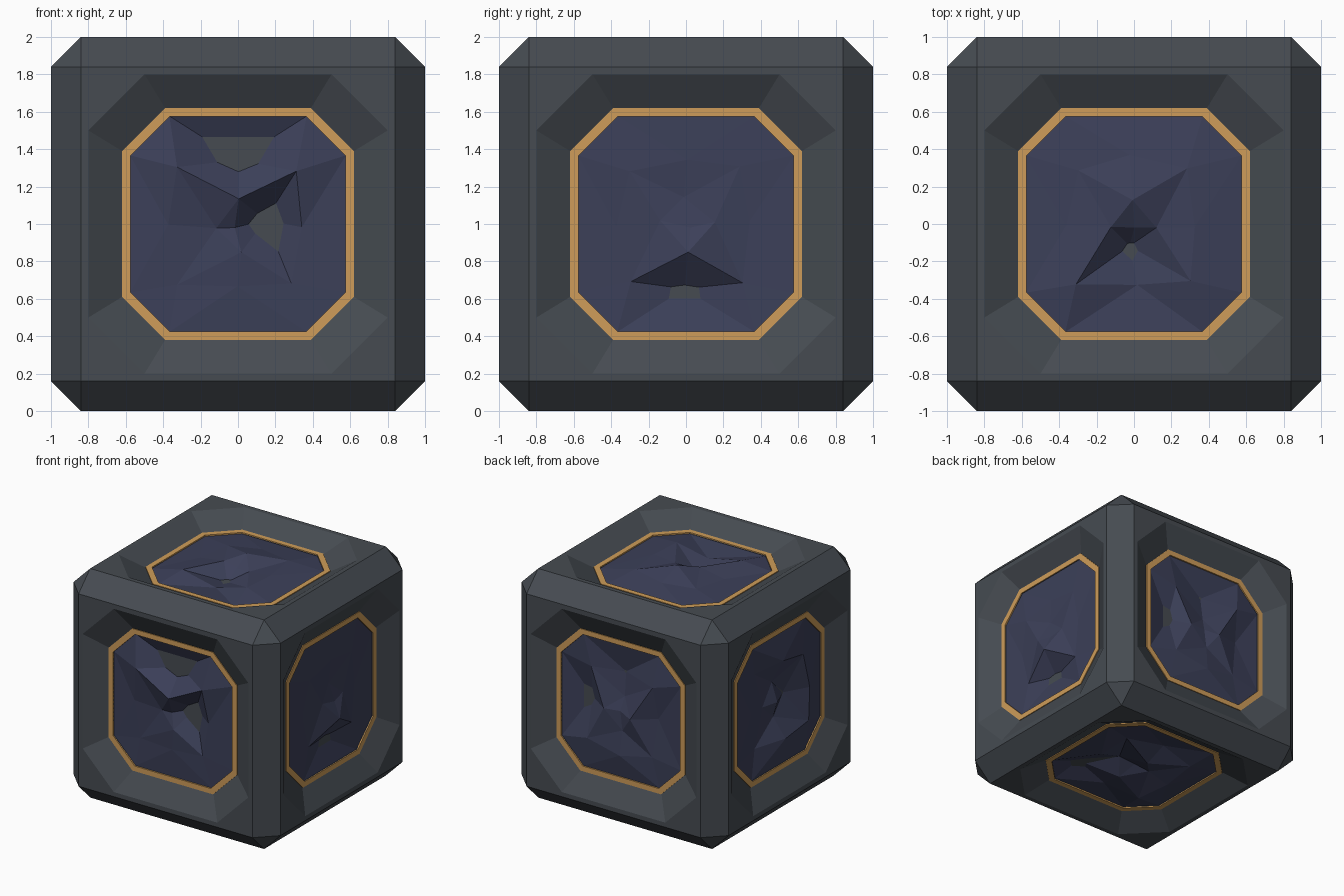
import bpy, bmesh, math, random
from mathutils import Vector

if "Cube" in bpy.data.objects:
    bpy.data.objects.remove(bpy.data.objects["Cube"])

random.seed(7)


def material(name, rgb):
    m = bpy.data.materials.new(name)
    m.diffuse_color = (*rgb, 1)
    m.use_nodes = True
    m.node_tree.nodes["Principled BSDF"].inputs["Base Color"].default_value = m.diffuse_color
    return m


STONE = material("slate grey", (0.061, 0.071, 0.083))
GOLD = material("warm gold", (0.62, 0.335, 0.10))
ORE = material("dark blue", (0.045, 0.051, 0.100))

X, Y, Z = Vector((1, 0, 0)), Vector((0, 1, 0)), Vector((0, 0, 1))
CENTRE = Vector((0, 0, 1))
# Each side: right and up directions as seen from outside
SIDES = {"front": (X, Z), "right": (Y, Z), "back": (-X, Z),
         "left": (-Y, Z), "top": (X, Y), "bottom": (X, -Y)}


def place(side, u, v, d):
    r, up = SIDES[side]
    return CENTRE + r * u + up * v + r.cross(up) * d


def octagon(bm, side, a, b, d):
    pts = [(a, -b), (a, b), (b, a), (-b, a), (-a, b), (-a, -b), (-b, -a), (b, -a)]
    return [bm.verts.new(place(side, u, v, d)) for u, v in pts]


def bridge(bm, outer, inner):
    for k in range(8):
        n = (k + 1) % 8
        bm.faces.new((outer[k], outer[n], inner[n], inner[k]))


def finish(bm, name, mat, normals=False):
    if normals:
        bmesh.ops.recalc_face_normals(bm, faces=bm.faces)
    mesh = bpy.data.meshes.new(name)
    bm.to_mesh(mesh)
    bm.free()
    mesh.materials.append(mat)
    ob = bpy.data.objects.new(name, mesh)
    bpy.context.collection.objects.link(ob)


# Chamfered block with a sloped octagonal recess in all six sides
bm = bmesh.new()
bmesh.ops.create_cube(bm, size=2)
bmesh.ops.translate(bm, verts=bm.verts, vec=CENTRE)
bmesh.ops.bevel(bm, geom=bm.edges[:], offset=0.16, segments=1, profile=0.5, affect='EDGES')
bm.normal_update()
flat = [f for f in bm.faces if max(abs(c) for c in f.normal) > 0.99]
bmesh.ops.delete(bm, geom=flat, context='FACES_ONLY')
for side in SIDES:
    rings = [octagon(bm, side, *r) for r in
             ((0.84, 0.84, 1), (0.8, 0.5, 1), (0.62, 0.39, 0.895),
              (0.575, 0.365, 0.895), (0.575, 0.365, 0.84))]
    for a, b in zip(rings, rings[1:]):
        bridge(bm, a, b)
    bm.faces.new(rings[-1])
bmesh.ops.remove_doubles(bm, verts=bm.verts, dist=0.001)
finish(bm, "stone_block", STONE, True)

# Relief heights: eight middle points, then four inner points, then the centre
HEIGHTS = {
    "front": (.01, .06, -.1, .06, .01, 0, .02, .01, -.1, .08, 0, .03, .0),
    "right": (0, .01, .01, .02, 0, .0, -.06, .0, .02, 0, .03, .09, .03),
    "top": (.05, .05, .04, .03, .02, .05, -.02, .05, .03, .1, .06, -.06, .03),
}

for side in SIDES:
    # Gold rim around the recess floor
    bm = bmesh.new()
    rings = [octagon(bm, side, *r) for r in
             ((0.62, 0.39, 0.893), (0.62, 0.39, 0.902),
              (0.575, 0.365, 0.902), (0.575, 0.365, 0.86))]
    for a, b in zip(rings, rings[1:]):
        bridge(bm, a, b)
    finish(bm, side + "_gold_rim", GOLD)

    # Rough faceted ore inside the rim
    h = HEIGHTS.get(side) or [random.uniform(-.07, .08) for _ in range(13)]
    bm = bmesh.new()

    def point(radius, angle, height):
        j = 0.025
        return bm.verts.new(place(side, radius * math.cos(angle) + random.uniform(-j, j),
                                  radius * math.sin(angle) + random.uniform(-j, j),
                                  0.885 + height))

    O = octagon(bm, side, 0.577, 0.367, 0.89)
    M = [point(0.43 if k % 2 else 0.35, k * math.pi / 4, h[k]) for k in range(8)]
    I = [point(0.14, k * math.pi / 2, h[8 + k]) for k in range(4)]
    c = point(0, 0, h[12])
    for k in range(8):
        n = (k + 1) % 8
        bm.faces.new((O[k], O[n], M[k]))
        bm.faces.new((O[n], M[n], M[k]))
    for k in range(4):
        n = (k + 1) % 4
        bm.faces.new((M[2 * k], M[2 * k + 1], I[k]))
        bm.faces.new((M[2 * k + 1], I[n], I[k]))
        bm.faces.new((M[2 * k + 1], M[2 * n], I[n]))
        bm.faces.new((I[k], I[n], c))
    finish(bm, side + "_ore", ORE)
